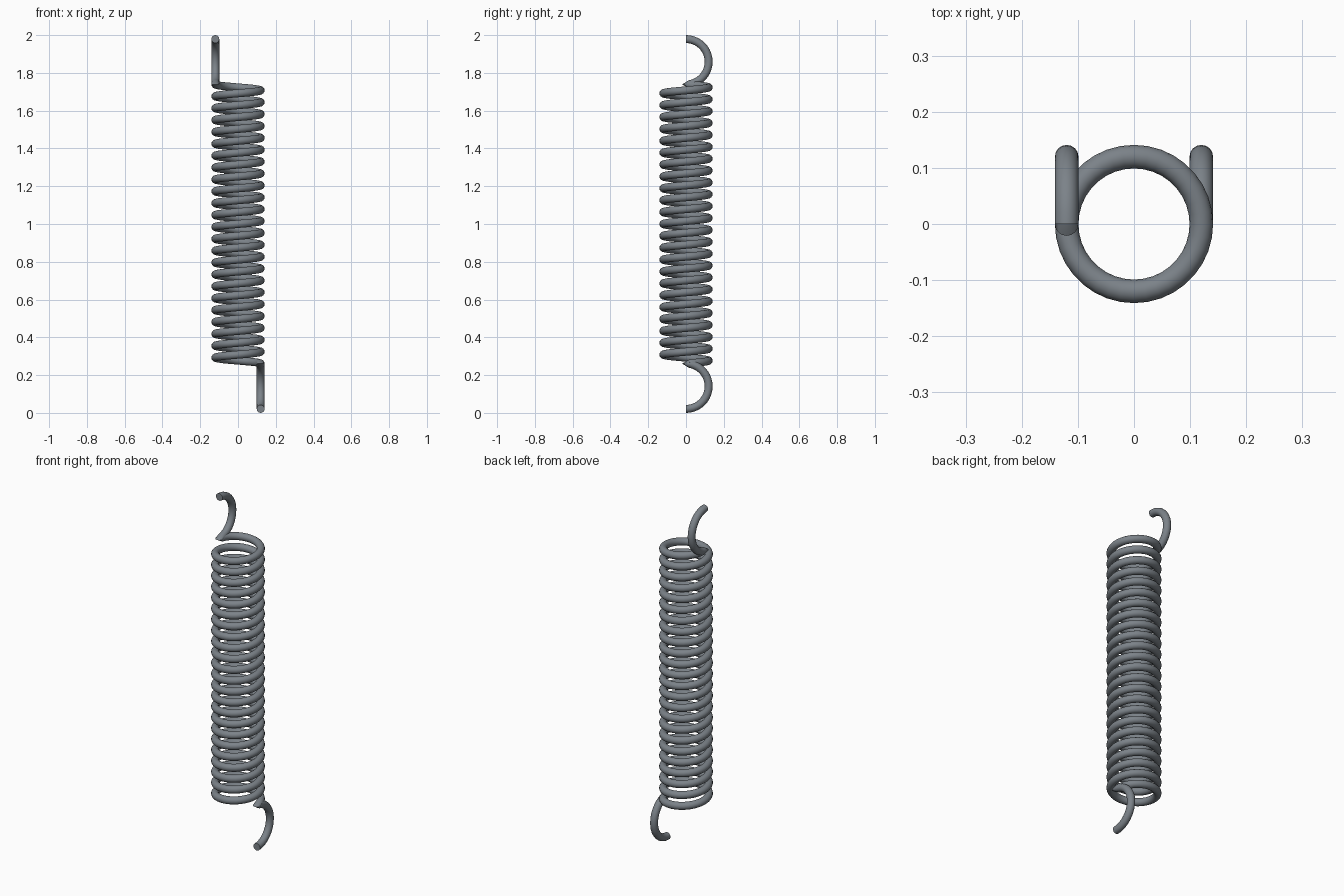
import bpy, bmesh, math
from mathutils import Vector

if "Cube" in bpy.data.objects:
    bpy.data.objects.remove(bpy.data.objects["Cube"])

WIRE = 0.021       # wire radius
R = 0.12           # mean radius of coil and hooks
Z0, Z1 = 0.261, 1.739   # coil start and end heights
TURNS = 23.5
COIL_STEPS = 36    # steps per turn
HOOK_STEPS = 20
SIDES = 16

steel = bpy.data.materials.new("steel grey")
steel.diffuse_color = (0.20, 0.225, 0.25, 1)
steel.use_nodes = True
steel.node_tree.nodes["Principled BSDF"].inputs["Base Color"].default_value = steel.diffuse_color

UP = Vector((0, 0, 1))
stations = []      # (centre, tangent, side direction) along the wire


def hook(x, zc, skip):
    """Half circle bulging towards +y, climbing from zc - R to zc + R."""
    for i in range(HOOK_STEPS + 1):
        if i == skip:
            continue
        a = -math.pi / 2 + math.pi * i / HOOK_STEPS
        centre = Vector((x, R * math.cos(a), zc + R * math.sin(a)))
        tangent = Vector((0, -math.sin(a), math.cos(a)))
        stations.append((centre, tangent, Vector((math.copysign(1, x), 0, 0))))


# Lower hook, then the sharp fold into the coil
hook(R, Z0 - R, HOOK_STEPS)
stations.append((Vector((R, 0, Z0)), UP, Vector((1, 0, 0))))

# Coil
n = int(TURNS * COIL_STEPS)
climb = (Z1 - Z0) / (TURNS * 2 * math.pi)
for i in range(1, n):
    a = 2 * math.pi * TURNS * i / n
    radial = Vector((math.cos(a), math.sin(a), 0))
    tangent = Vector((-R * math.sin(a), R * math.cos(a), climb)).normalized()
    stations.append((radial * R + UP * (Z0 + climb * a), tangent, radial))

# Fold out of the coil, then the upper hook
stations.append((Vector((-R, 0, Z1)), UP, Vector((-1, 0, 0))))
hook(-R, Z1 + R, 0)

# Sweep the round wire section along the stations
bm = bmesh.new()
rings = []
for centre, tangent, side in stations:
    other = tangent.cross(side)
    rings.append([bm.verts.new(centre + WIRE * (side * math.cos(t) + other * math.sin(t)))
                  for t in (2 * math.pi * k / SIDES for k in range(SIDES))])
for a, b in zip(rings, rings[1:]):
    for k in range(SIDES):
        j = (k + 1) % SIDES
        bm.faces.new((a[k], a[j], b[j], b[k]))
bm.faces.new(rings[0][::-1])
bm.faces.new(rings[-1])
bmesh.ops.recalc_face_normals(bm, faces=bm.faces)

mesh = bpy.data.meshes.new("extension_spring")
bm.to_mesh(mesh)
bm.free()
mesh.materials.append(steel)
spring = bpy.data.objects.new("extension_spring", mesh)
bpy.context.collection.objects.link(spring)
bpy.context.view_layer.objects.active = spring
spring.select_set(True)
bpy.ops.object.shade_smooth_by_angle(angle=math.radians(40))
